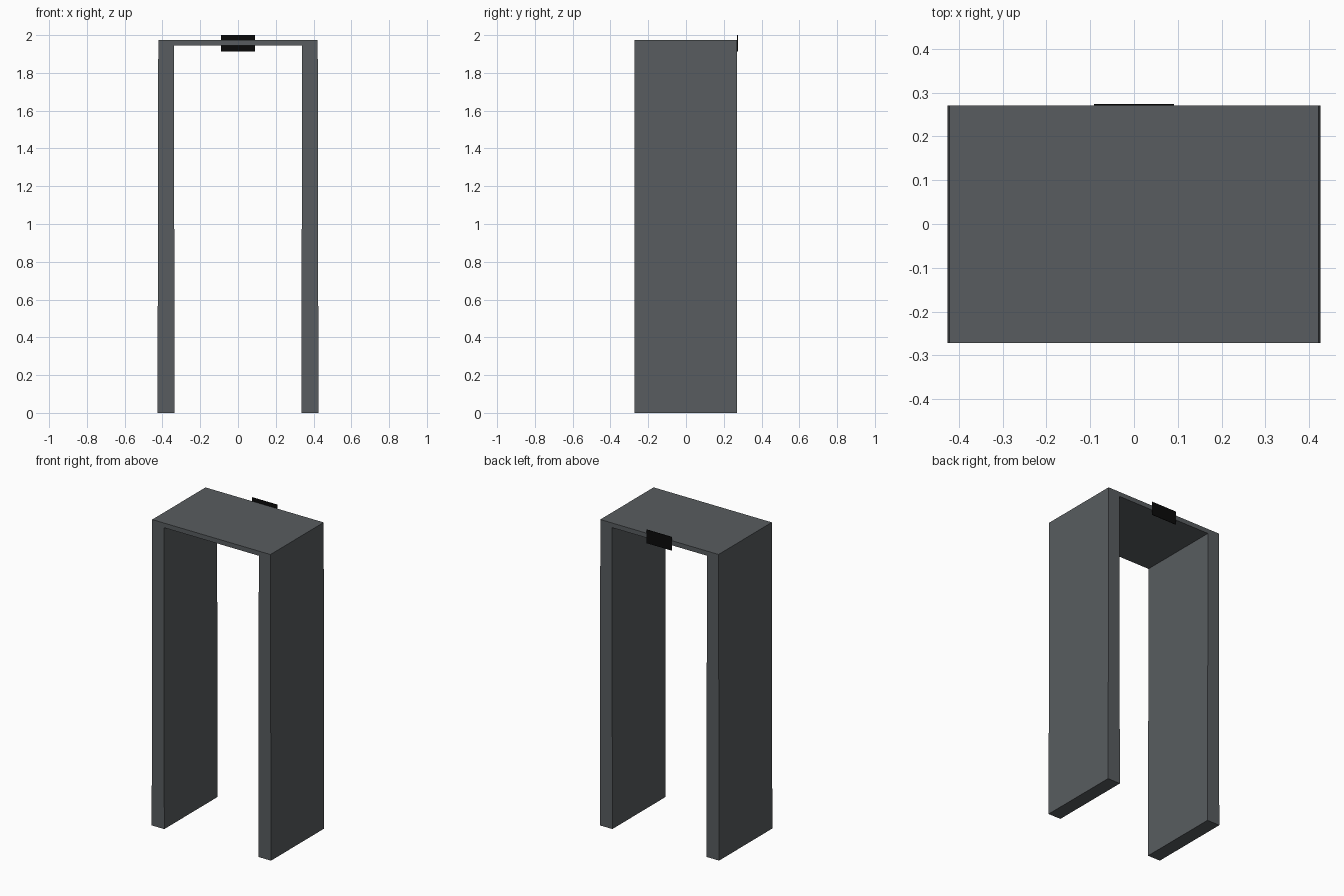
import bpy
import bmesh

cube = bpy.data.objects.get("Cube")
if cube:
    bpy.data.objects.remove(cube, do_unlink=True)


def make_material(name, rgb):
    mat = bpy.data.materials.new(name)
    mat.use_nodes = True
    mat.diffuse_color = (*rgb, 1)
    mat.node_tree.nodes["Principled BSDF"].inputs["Base Color"].default_value = (*rgb, 1)
    return mat


def extrude_profile(name, points, y_front, y_back, mat):
    """Extrude an outline in the XZ plane from y_front to y_back."""
    bm = bmesh.new()
    face = bm.faces.new([bm.verts.new((x, y_front, z)) for x, z in points])
    result = bmesh.ops.extrude_face_region(bm, geom=[face])
    moved = [v for v in result["geom"] if isinstance(v, bmesh.types.BMVert)]
    bmesh.ops.translate(bm, verts=moved, vec=(0, y_back - y_front, 0))
    bmesh.ops.recalc_face_normals(bm, faces=bm.faces)
    mesh = bpy.data.meshes.new(name)
    bm.to_mesh(mesh)
    bm.free()
    mesh.materials.append(mat)
    obj = bpy.data.objects.new(name, mesh)
    bpy.context.collection.objects.link(obj)
    return obj


grey = make_material("slate grey", (0.098, 0.108, 0.115))
black = make_material("black", (0.003, 0.003, 0.003))

# Archway: two slightly tapered side panels joined by a thin lintel
half = [(0.339, 1.945), (0.336, 0), (0.426, 0), (0.422, 1.975)]
outline = half + [(-x, z) for x, z in reversed(half)]
extrude_profile("archway_frame", outline, -0.272, 0.271, grey)

# Small plate fixed to the back of the lintel
plate = [(-0.091, 1.912), (0.091, 1.912), (0.091, 2.0), (-0.091, 2.0)]
extrude_profile("back_plate", plate, 0.271, 0.274, black)
